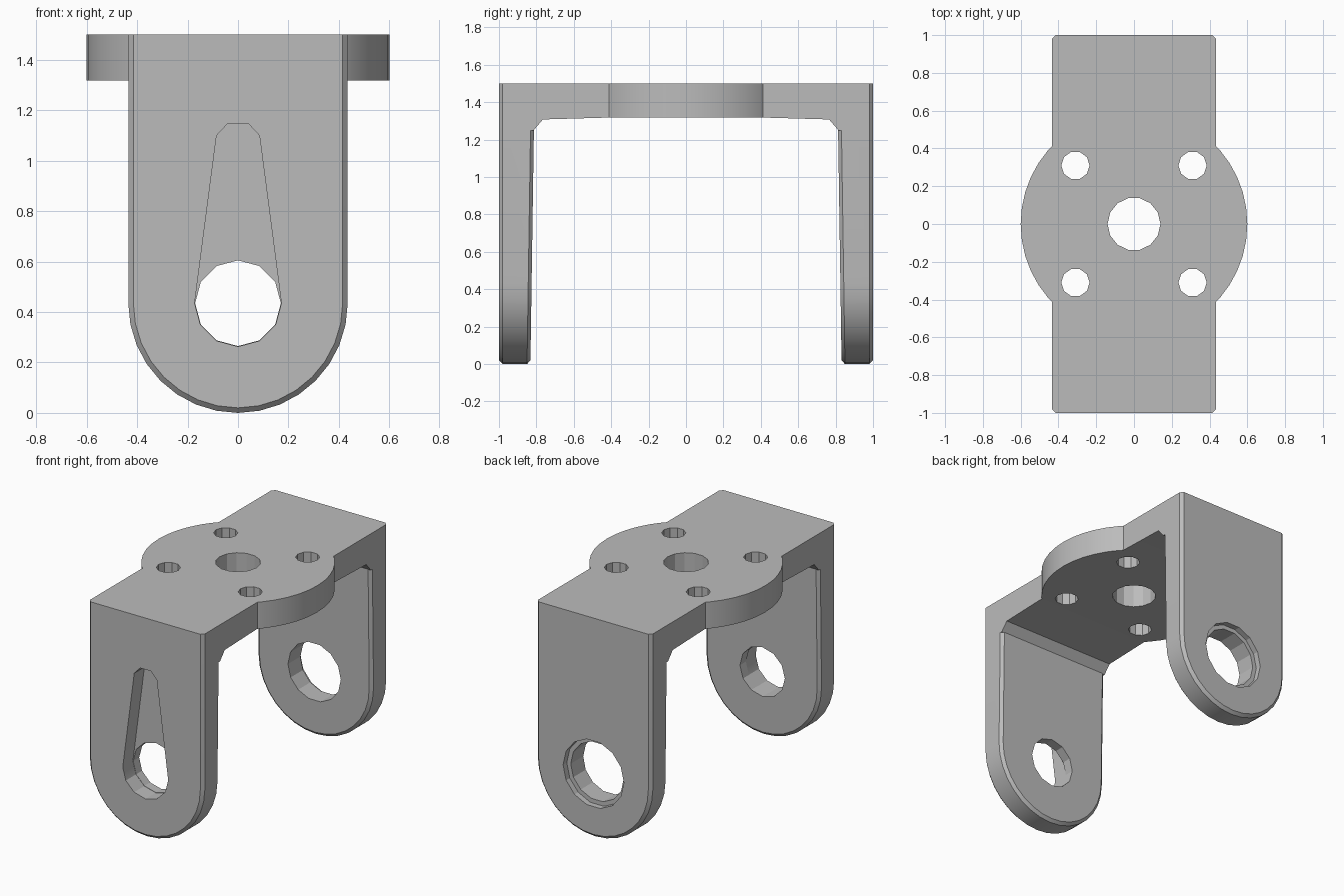
import bpy, bmesh, math

cube = bpy.data.objects.get("Cube")
if cube:
    bpy.data.objects.remove(cube, do_unlink=True)

HALF_W, TOP, EYE_Z = 0.435, 1.5, 0.435

grey = bpy.data.materials.new("satin grey")
grey.use_nodes = True
colour = (0.5, 0.5, 0.5, 1)
grey.diffuse_color = colour
grey.node_tree.nodes["Principled BSDF"].inputs["Base Color"].default_value = colour


def loft(name, rings):
    """Solid skinned through matching rings of 3D points, capped at both ends."""
    bm = bmesh.new()
    loops = [[bm.verts.new(p) for p in ring] for ring in rings]
    n = len(loops[0])
    for a, b in zip(loops, loops[1:]):
        for i in range(n):
            j = (i + 1) % n
            bm.faces.new((a[i], a[j], b[j], b[i]))
    bm.faces.new(loops[0])
    bm.faces.new(loops[-1])
    bmesh.ops.recalc_face_normals(bm, faces=bm.faces)
    mesh = bpy.data.meshes.new(name)
    bm.to_mesh(mesh)
    bm.free()
    obj = bpy.data.objects.new(name, mesh)
    bpy.context.collection.objects.link(obj)
    mesh.materials.append(grey)
    return obj


def circle(r, n, cx=0, cy=0):
    return [(cx + r * math.cos(math.tau * i / n), cy + r * math.sin(math.tau * i / n))
            for i in range(n)]


def prism_y(name, pts, y0, y1):
    return loft(name, [[(x, y, z) for x, z in pts] for y in (y0, y1)])


def prism_z(name, pts, z0, z1):
    return loft(name, [[(x, y, z) for x, y in pts] for z in (z0, z1)])


def combine(target, tool, operation):
    mod = target.modifiers.new("combine", 'BOOLEAN')
    mod.operation, mod.solver, mod.object = operation, 'EXACT', tool
    bpy.context.view_layer.objects.active = target
    bpy.ops.object.modifier_apply(modifier=mod.name)
    bpy.data.objects.remove(tool, do_unlink=True)


def leg(name, side):
    """Rounded arm with chamfered rims and a slightly drafted inner face."""
    def ring(y, draft, inset):
        r = HALF_W - inset
        arc = [(r * math.cos(a), EYE_Z + r * math.sin(a))
               for a in (math.pi + math.pi * i / 16 for i in range(17))]
        outline = arc + [(r, TOP), (-r, TOP)]
        return [(x, side * (y - draft * z), z) for x, z in outline]
    return loft(name, [ring(1, 0, 0.02), ring(0.98, 0, 0),
                       ring(0.85, 0.015, 0), ring(0.832, 0.015, 0.02)])


# Top plate with filleted inner corners, running along y
half = [(0.9, TOP), (0.9, 1.25), (0.815, 1.25), (0.765, 1.308), (0.42, 1.318)]
profile = half + [(-y, z) for y, z in reversed(half)]
bracket = loft("bracket", [[(x, y, z) for y, z in profile] for x in (-HALF_W, HALF_W)])

# Round flange and the two legs
combine(bracket, prism_z("round_flange", circle(0.6, 44), 1.318, TOP), 'UNION')
combine(bracket, leg("front_leg", -1), 'UNION')
combine(bracket, leg("back_leg", 1), 'UNION')

# Centre hole and four screw holes in the plate
combine(bracket, prism_z("centre_hole", circle(0.14, 14), 1.2, 1.6), 'DIFFERENCE')
for sx in (-1, 1):
    for sy in (-1, 1):
        hole = prism_z("screw_hole", circle(0.075, 10, sx * 0.31, sy * 0.31), 1.2, 1.6)
        combine(bracket, hole, 'DIFFERENCE')

# Front leg: through hole and tapered recess
combine(bracket, prism_y("front_hole", circle(0.17, 12, 0, EYE_Z), -1.1, -0.7), 'DIFFERENCE')
slot = circle(0.172, 12, 0, EYE_Z)[6:] + [(0.172, EYE_Z)]
slot += [(0.085, 1.1), (0.04, 1.148), (-0.04, 1.148), (-0.085, 1.1)]
combine(bracket, prism_y("front_slot", slot, -1.1, -0.89), 'DIFFERENCE')

# Back leg: through hole with a shallow counterbore
combine(bracket, prism_y("back_hole", circle(0.2, 14, 0, EYE_Z), 0.7, 1.1), 'DIFFERENCE')
combine(bracket, prism_y("back_counterbore", circle(0.23, 14, 0, EYE_Z), 0.96, 1.1), 'DIFFERENCE')

bpy.ops.object.select_all(action='DESELECT')
bracket.select_set(True)
bpy.context.view_layer.objects.active = bracket
bpy.ops.object.shade_smooth_by_angle(angle=math.radians(25))
